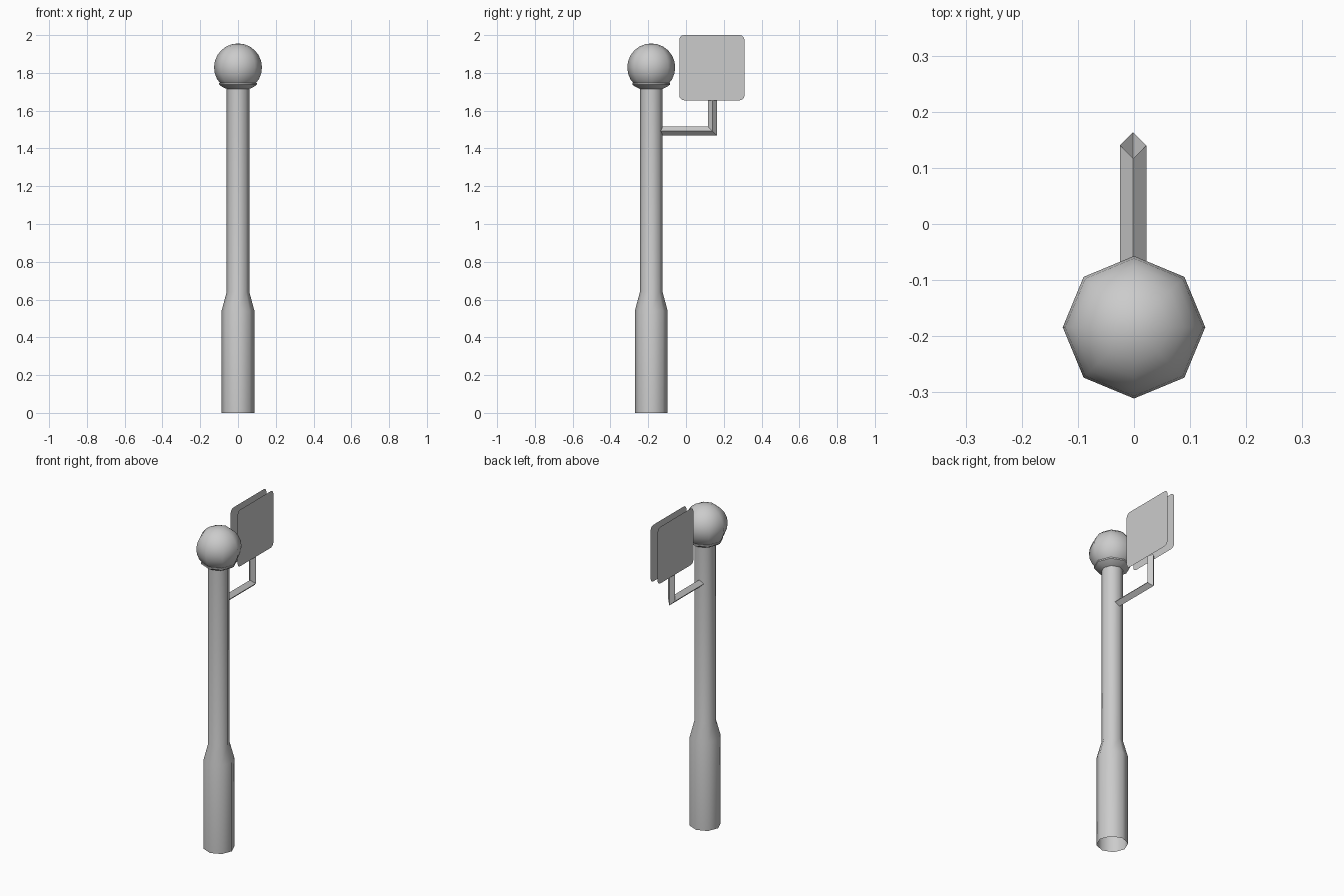
import bpy, bmesh
from math import sin, cos, pi, radians

old = bpy.data.objects.get("Cube")
if old:
    bpy.data.objects.remove(old, do_unlink=True)

grey = bpy.data.materials.new("light grey")
grey.use_nodes = True
colour = (0.6, 0.6, 0.6, 1)
grey.diffuse_color = colour
grey.node_tree.nodes["Principled BSDF"].inputs["Base Color"].default_value = colour

POLE_Y = -0.184
SIDES = 8


def finish(name, bm, smooth=False):
    bmesh.ops.remove_doubles(bm, verts=bm.verts, dist=0.0001)
    bmesh.ops.recalc_face_normals(bm, faces=bm.faces)
    mesh = bpy.data.meshes.new(name)
    bm.to_mesh(mesh)
    bm.free()
    mesh.materials.append(grey)
    obj = bpy.data.objects.new(name, mesh)
    bpy.context.collection.objects.link(obj)
    if smooth:
        bpy.ops.object.select_all(action="DESELECT")
        obj.select_set(True)
        bpy.context.view_layer.objects.active = obj
        bpy.ops.object.shade_smooth_by_angle(angle=radians(50))
    return obj


def bridge(bm, rings):
    """Join rings of points with quads, leaving both ends open."""
    loops = [[bm.verts.new(p) for p in ring] for ring in rings]
    for low, high in zip(loops, loops[1:]):
        n = len(low)
        for i in range(n):
            j = (i + 1) % n
            bm.faces.new((low[i], low[j], high[j], high[i]))


def lathe(name, profile):
    bm = bmesh.new()
    bridge(bm, [[(r * cos(2 * pi * i / SIDES), POLE_Y + r * sin(2 * pi * i / SIDES), z)
                 for i in range(SIDES)] for r, z in profile])
    return finish(name, bm, smooth=True)


# Hollow pole with a wide base and a flared collar under the globe
lathe("pole", [(0.087, 0), (0.087, 0.54), (0.06, 0.64), (0.06, 1.715),
               (0.085, 1.727), (0.1, 1.738), (0.1, 1.746), (0.085, 1.748)])

# Globe
bm = bmesh.new()
bmesh.ops.create_uvsphere(bm, u_segments=SIDES, v_segments=12, radius=0.127)
bmesh.ops.translate(bm, verts=bm.verts, vec=(0, POLE_Y, 1.829))
finish("globe", bm, smooth=True)

# Mitred diamond-section bracket
HALF, ARM_X, ARM_Z, POST_Y = 0.0235, -0.0015, 1.492, 0.14
section = [(HALF, 0), (0, HALF), (-HALF, 0), (0, -HALF)]
bm = bmesh.new()
bridge(bm, [
    [(ARM_X + a, -0.145, ARM_Z + b) for a, b in section],
    [(ARM_X + a, POST_Y - b, ARM_Z + b) for a, b in section],
    [(ARM_X + a, POST_Y - b, 1.665) for a, b in section],
])
finish("sign_bracket", bm)

# Two thin sign sheets with rounded corners
CORNER, HALF_SIGN = 0.025, 0.1725
for side, name in ((1, "left_sign"), (-1, "right_sign")):
    bm = bmesh.new()
    outline = []
    for quarter in range(4):
        mid = pi / 4 + quarter * pi / 2
        cy = (HALF_SIGN - CORNER) * (1 if cos(mid) > 0 else -1)
        cz = (HALF_SIGN - CORNER) * (1 if sin(mid) > 0 else -1)
        for step in range(4):
            t = quarter * pi / 2 + step * pi / 6
            outline.append(bm.verts.new((ARM_X + side * HALF,
                                         0.137 + cy + CORNER * cos(t),
                                         1.8275 + cz + CORNER * sin(t))))
    bm.faces.new(outline if side > 0 else outline[::-1])
    mesh = bpy.data.meshes.new(name)
    bm.to_mesh(mesh)
    bm.free()
    mesh.materials.append(grey)
    bpy.context.collection.objects.link(bpy.data.objects.new(name, mesh))
